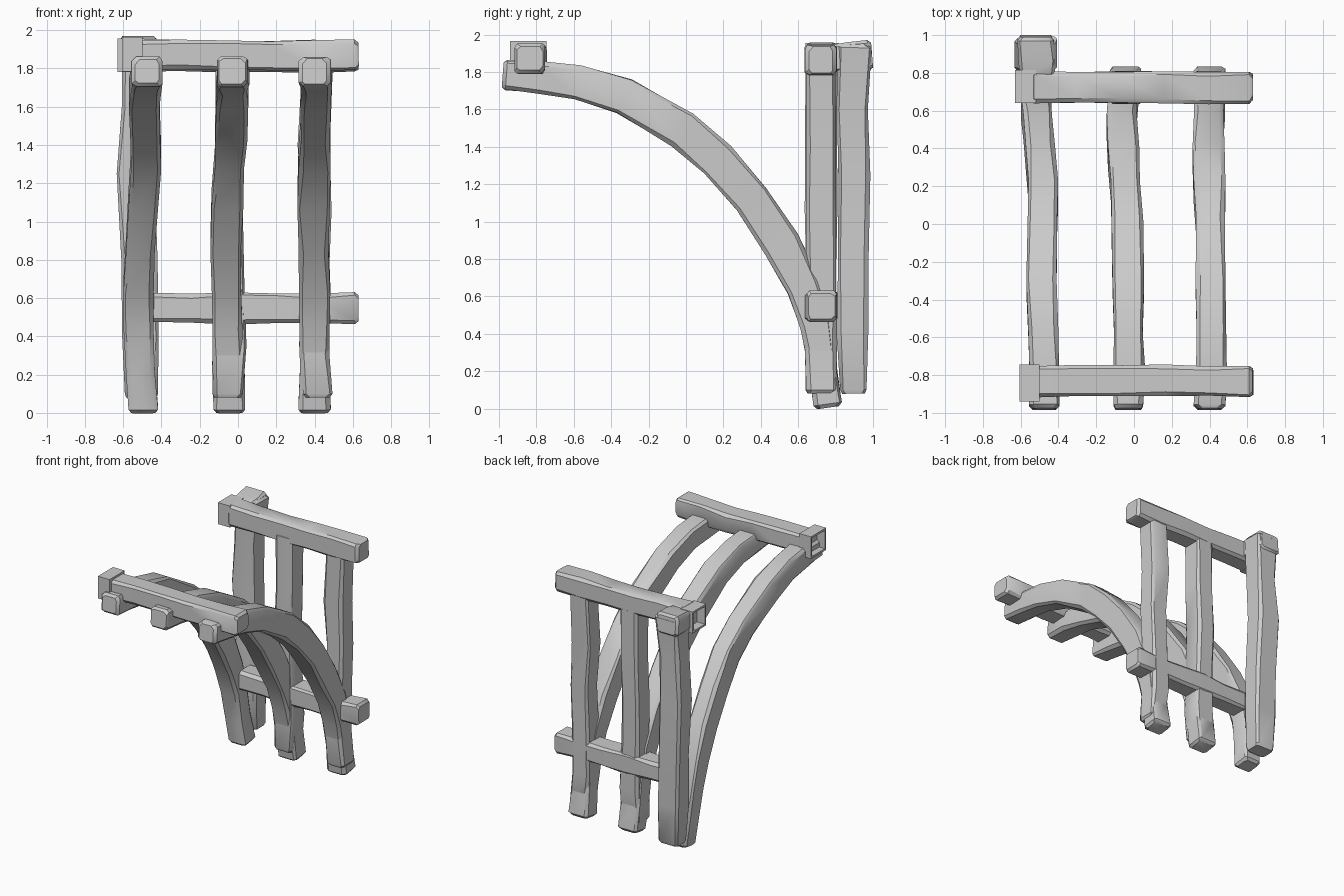
import bpy, bmesh, random
from mathutils import Vector

if "Cube" in bpy.data.objects:
    bpy.data.objects.remove(bpy.data.objects["Cube"])

random.seed(4)


def timber(name, stations, side, chamfer=0.022, wobble=0.005):
    """Sweep a chamfered rectangle; station = (x, y, z, width along side, depth)."""
    bm = bmesh.new()
    side = Vector(side)
    pts = [Vector(s[:3]) for s in stations]
    n = len(pts)
    frames = []
    for i, s in enumerate(stations):
        t = pts[min(i + 1, n - 1)] - pts[max(i - 1, 0)]
        t = (t - side * t.dot(side)).normalized()
        frames.append((pts[i], t, s[3] / 2, s[4] / 2))
    # slightly worn ends
    p, t, w, d = frames[0]
    frames[0] = (p + t * 0.02, t, w, d)
    frames.insert(0, (p, t, w - 0.015, d - 0.015))
    p, t, w, d = frames[-1]
    frames[-1] = (p - t * 0.02, t, w, d)
    frames.append((p, t, w - 0.015, d - 0.015))
    rings = []
    for p, t, w, d in frames:
        up = t.cross(side)
        w += random.uniform(-wobble, wobble)
        d += random.uniform(-wobble, wobble)
        ring = []
        for a, b in ((1, 1), (-1, 1), (-1, -1), (1, -1)):
            c1 = chamfer * random.uniform(0.5, 1.2)
            c2 = chamfer * random.uniform(0.5, 1.2)
            corner = [(a * w, b * (d - c1)), (a * (w - c2), b * d)]
            if a * b < 0:
                corner.reverse()
            ring += [bm.verts.new(p + side * u + up * v) for u, v in corner]
        rings.append(ring)
    for r0, r1 in zip(rings, rings[1:]):
        for k in range(8):
            j = (k + 1) % 8
            bm.faces.new((r0[k], r0[j], r1[j], r1[k]))
    bm.faces.new(rings[0])
    bm.faces.new(rings[-1])
    finish(name, bm)


def finish(name, bm):
    bmesh.ops.recalc_face_normals(bm, faces=bm.faces)
    me = bpy.data.meshes.new(name)
    bm.to_mesh(me)
    bm.free()
    ob = bpy.data.objects.new(name, me)
    bpy.context.collection.objects.link(ob)
    bpy.ops.object.select_all(action='DESELECT')
    ob.select_set(True)
    bpy.context.view_layer.objects.active = ob
    bpy.ops.object.shade_smooth_by_angle(angle=0.6)


def end_sleeve(name, lo, hi, depth):
    """Box with an open socket in its -x end."""
    bm = bmesh.new()
    bmesh.ops.create_cube(bm, size=1)
    lo, hi = Vector(lo), Vector(hi)
    for v in bm.verts:
        v.co = Vector([(lo[i] + hi[i]) / 2 + v.co[i] * (hi[i] - lo[i]) for i in range(3)])
    bm.normal_update()
    face = min(bm.faces, key=lambda f: f.calc_center_median().x)
    bmesh.ops.inset_region(bm, faces=[face], thickness=0.022)
    ext = bmesh.ops.extrude_discrete_faces(bm, faces=[face])['faces'][0]
    for v in ext.verts:
        v.co.x += depth
    finish(name, bm)


# Curved braces: shared arc (y, z, depth), individual sideways drift
arc = [(-0.98, 1.785, .16), (-0.78, 1.77, .17), (-0.58, 1.745, .19), (-0.33, 1.67, .2),
       (-0.02, 1.49, .2), (0.17, 1.33, .2), (0.35, 1.12, .2), (0.51, 0.88, .2),
       (0.63, 0.65, .18), (0.69, 0.45, .16), (0.73, 0.22, .15), (0.76, 0.005, .15)]
braces = {
    "left": [-.475, -.475, -.48, -.49, -.485, -.48, -.495, -.51, -.52, -.52, -.51, -.495],
    "middle": [-.03, -.025, -.03, -.03, -.035, -.045, -.055, -.065, -.06, -.055, -.05, -.045],
    "right": [.40, .41, .41, .405, .405, .4, .395, .395, .4, .4, .4, .4]}
for key, xs in braces.items():
    timber(key + "_brace", [(x, y, z, 0.16, d) for x, (y, z, d) in zip(xs, arc)], (1, 0, 0))

# Two posts under the back rail
for key, x in (("middle", -.05), ("right", .405)):
    timber(key + "_post", [(x + random.uniform(-.012, .012), 0.722, z, 0.16, 0.165)
                           for z in (0.08, 0.35, 0.7, 1.05, 1.4, 1.85)], (1, 0, 0))

# Full-height corner post standing behind the rails
timber("corner_post", [(-.505, .895, .08, .18, .15), (-.51, .89, .4, .19, .16),
                       (-.515, .895, .8, .19, .17), (-.535, .9, 1.25, .19, .18),
                       (-.52, .89, 1.6, .18, .165), (-.505, .9, 1.95, .19, .18)], (1, 0, 0))

# Horizontal rails
for name, x0, y, z, h in (("front_rail", -.53, -.83, 1.87, .155),
                          ("back_rail", -.55, .725, 1.865, .165),
                          ("lower_rail", -.46, .722, .55, .16)):
    step = (0.63 - x0) / 5
    timber(name, [(x0 + step * i, y + random.uniform(-.006, .006),
                   z + random.uniform(-.005, .005), .165, h) for i in range(6)],
           (0, 1, 0))

# Hollow sleeves on the left rail ends
end_sleeve("front_sleeve", (-.605, -.94, 1.785), (-.5, -.745, 1.965), 0.07)
end_sleeve("back_sleeve", (-.63, .64, 1.78), (-.52, .815, 1.955), 0.07)

# Short stub joining the back rail to the corner post
timber("corner_joint", [(-.51, .74, 1.87, .18, .15), (-.515, .87, 1.88, .19, .16),
                        (-.52, .995, 1.89, .19, .16)], (1, 0, 0))
